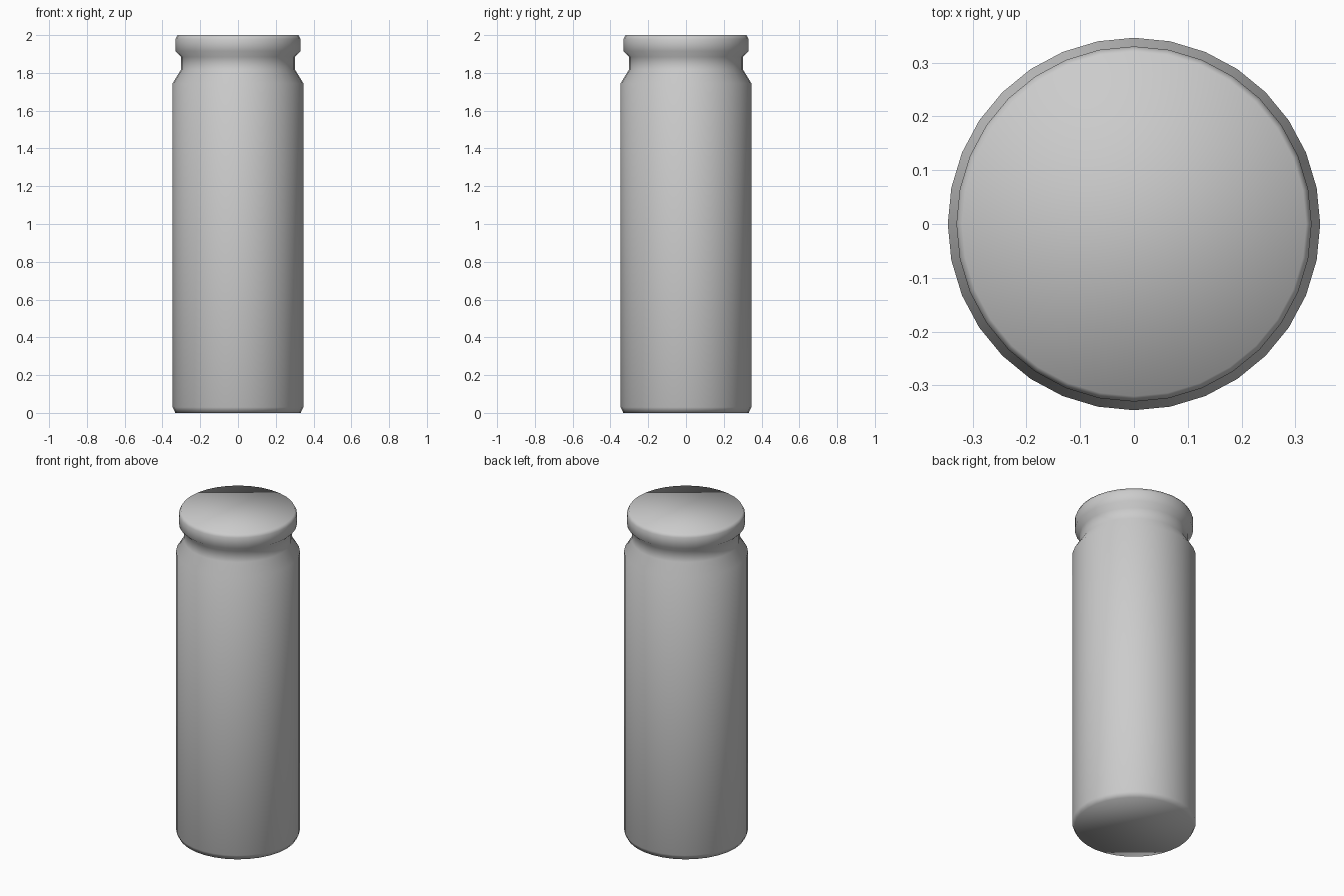
import bpy, bmesh, math

if "Cube" in bpy.data.objects:
    bpy.data.objects.remove(bpy.data.objects["Cube"])

SIDES = 32
# Profile from base to rim: (radius, height)
PROFILE = [(0.332, 0.0), (0.346, 0.03), (0.346, 1.745), (0.302, 1.817),
           (0.302, 1.885), (0.33, 1.915), (0.33, 1.98), (0.32, 2.0)]


def lathe(name, profile, sides):
    bm = bmesh.new()
    rings = []
    for r, z in profile:
        rings.append([bm.verts.new((r * math.cos(2 * math.pi * i / sides),
                                    r * math.sin(2 * math.pi * i / sides), z))
                      for i in range(sides)])
    for low, high in zip(rings, rings[1:]):
        for i in range(sides):
            j = (i + 1) % sides
            bm.faces.new((low[i], low[j], high[j], high[i]))
    # Flat end caps
    bm.faces.new(rings[0][::-1])
    bm.faces.new(rings[-1])
    for face in bm.faces:
        face.smooth = True
    mesh = bpy.data.meshes.new(name)
    bm.to_mesh(mesh)
    bm.free()
    obj = bpy.data.objects.new(name, mesh)
    bpy.context.collection.objects.link(obj)
    return obj


# Cylindrical casing with grooved neck and rolled rim
lathe("grooved_cylinder", PROFILE, SIDES)
